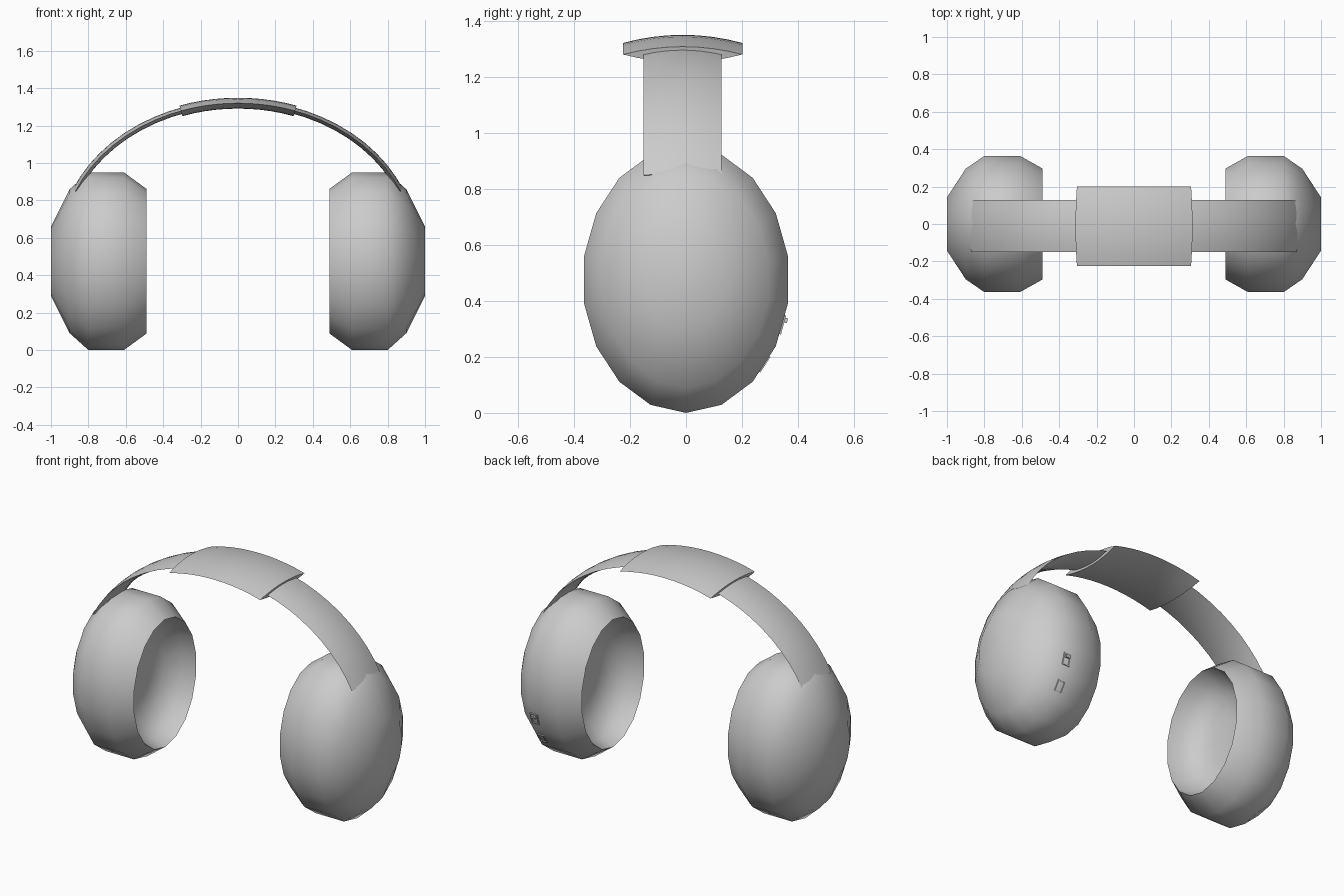
import bpy, bmesh, math
from mathutils import Vector, Matrix

if "Cube" in bpy.data.objects:
    bpy.data.objects.remove(bpy.data.objects["Cube"])


def make_object(name, bm):
    bmesh.ops.recalc_face_normals(bm, faces=bm.faces)
    me = bpy.data.meshes.new(name)
    bm.to_mesh(me)
    bm.free()
    ob = bpy.data.objects.new(name, me)
    bpy.context.collection.objects.link(ob)
    bpy.ops.object.select_all(action='DESELECT')
    ob.select_set(True)
    bpy.context.view_layer.objects.active = ob
    bpy.ops.object.shade_smooth_by_angle(angle=math.radians(62))
    return ob


def bridge(bm, a, b):
    n = len(a)
    for i in range(n):
        bm.faces.new((a[i], a[(i + 1) % n], b[(i + 1) % n], b[i]))


# Ear cups: 18-sided elliptical rings from the bowl floor, over the rim, to the outer face
RY, RZ, CZ, SIDES = 0.37, 0.475, 0.475, 18
PROFILE = [(0.67, 0.30), (0.65, 0.58), (0.57, 0.75), (0.49, 0.815), (0.61, 1.0),
           (0.80, 1.0), (0.90, 0.81), (1.0, 0.39)]


def ear_cup(name, side):
    bm = bmesh.new()
    rings = []
    for x, s in PROFILE:
        rings.append([bm.verts.new((side * x,
                                    s * RY * math.sin(2 * math.pi * i / SIDES),
                                    CZ - s * RZ * math.cos(2 * math.pi * i / SIDES)))
                      for i in range(SIDES)])
    for a, b in zip(rings, rings[1:]):
        bridge(bm, a, b)
    bm.faces.new(rings[0])
    bm.faces.new(rings[-1])
    return make_object(name, bm)


ear_cup("right_ear_cup", 1)
ear_cup("left_ear_cup", -1)


# Headband and pad: lens-shaped section swept along an elliptical arch
def arch_strip(name, x_end, half_width, half_thick, steps, y0=-0.012):
    a, b, top = 0.94, 0.76, 1.32
    lens = [(t / 4, 1 - (t / 4) ** 2) for t in range(-4, 5)]
    section = lens + [(t, -h) for t, h in lens[-2:0:-1]]
    lim = math.asin(x_end / a)
    bm = bmesh.new()
    rings = []
    for k in range(steps + 1):
        p = lim * (2 * k / steps - 1)
        centre = Vector((a * math.sin(p), y0, top - b * (1 - math.cos(p))))
        normal = Vector((b * math.sin(p), 0, a * math.cos(p))).normalized()
        rings.append([bm.verts.new(centre + normal * h * half_thick
                                   + Vector((0, t * half_width, 0)))
                      for t, h in section])
    for r, s in zip(rings, rings[1:]):
        bridge(bm, r, s)
    bm.faces.new(rings[0])
    bm.faces.new(rings[-1])
    return make_object(name, bm)


arch_strip("headband", 0.87, 0.139, 0.017, 24)
arch_strip("headband_pad", 0.305, 0.213, 0.029, 10)


# Controls on the back of the right cup, each lying flat on a barrel facet
def facet_matrix(deg, x):
    def pt(d):
        r = math.radians(d)
        return Vector((x, RY * math.sin(r), CZ - RZ * math.cos(r)))
    lo, hi = pt(deg - 10), pt(deg + 10)
    up = (hi - lo).normalized()
    right = Vector((1, 0, 0))
    out = right.cross(up) * -1
    m = Matrix((-right, up, out)).transposed().to_4x4()
    m.translation = (lo + hi) / 2
    return m


def add_box(bm, mat, centre, size):
    local = Matrix.Translation(centre) @ Matrix.Diagonal((*size, 1))
    bmesh.ops.create_cube(bm, size=1, matrix=mat @ local)


def socket_frame(name, mat, w, h, bar, lift):
    bm = bmesh.new()
    for s in (-1, 1):
        add_box(bm, mat, (s * (w - bar) / 2, 0, 0), (bar, h, lift))
        add_box(bm, mat, (0, s * (h - bar) / 2, 0), (w - 2 * bar, bar, lift))
    return bm


upper, lower = facet_matrix(70, 0.775), facet_matrix(50, 0.77)
bm = socket_frame("switch", upper, 0.05, 0.07, 0.008, 0.012)
add_box(bm, upper, (0, 0.018, 0.004), (0.03, 0.018, 0.022))
make_object("switch", bm)
make_object("charging_port", socket_frame("port", lower, 0.05, 0.066, 0.006, 0.01))
